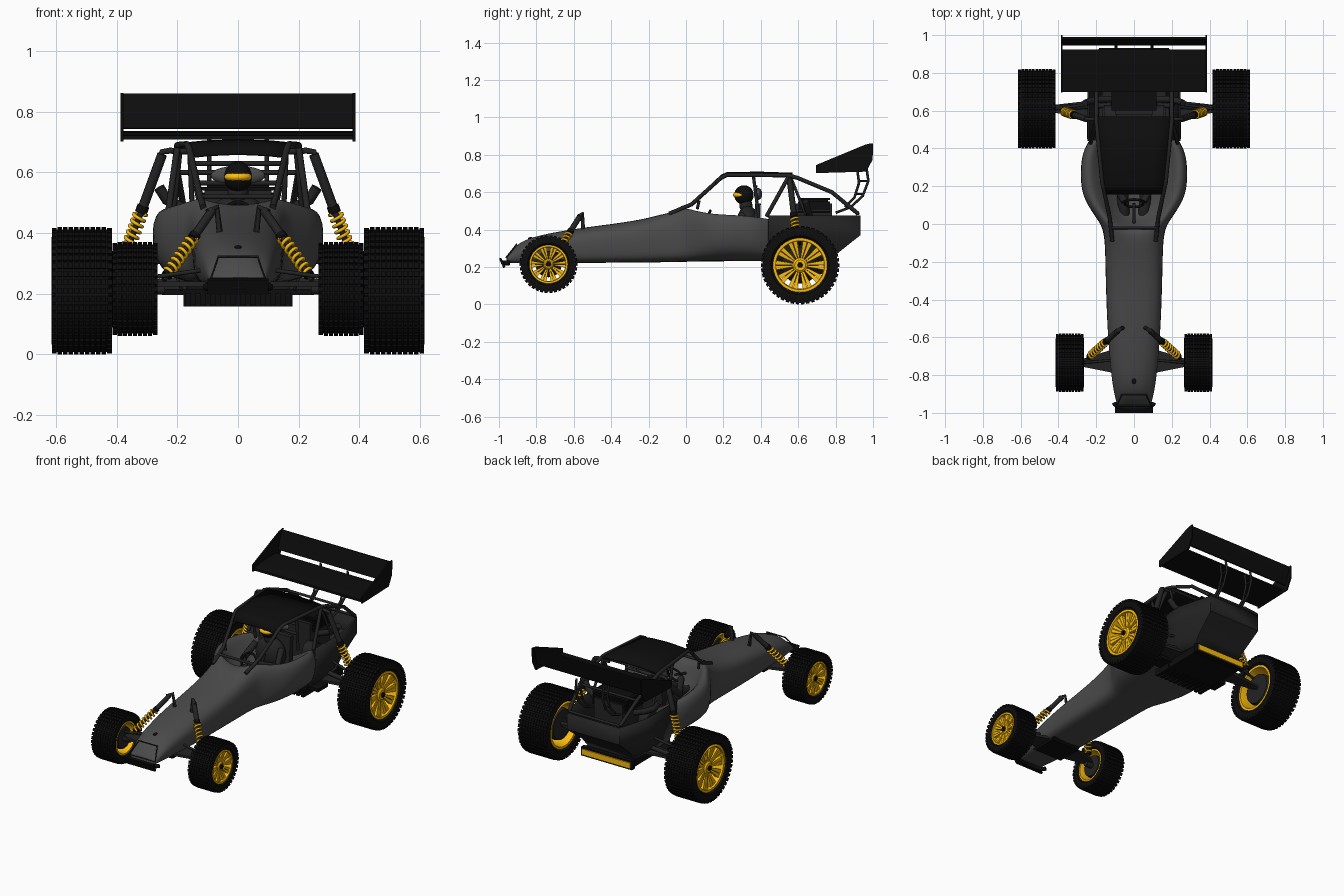
import bpy, bmesh, math
from math import sin, cos, pi
from mathutils import Vector

if "Cube" in bpy.data.objects:
    bpy.data.objects.remove(bpy.data.objects["Cube"])

def mat(name, c):
    m = bpy.data.materials.new(name)
    m.diffuse_color = (*c, 1)
    m.use_nodes = True
    m.node_tree.nodes["Principled BSDF"].inputs["Base Color"].default_value = m.diffuse_color
    return m

GREY = mat("body_grey", (.07, .07, .07))
DARK = mat("dark_grey", (.017, .017, .017))
BLACK = mat("black", (.004, .004, .004))
GOLD = mat("gold", (.95, .5, .004))

def mk(name, verts, faces, m, angle=35):
    bm = bmesh.new()
    vs = [bm.verts.new(v) for v in verts]
    for f in faces:
        bm.faces.new([vs[i] for i in f])
    bmesh.ops.recalc_face_normals(bm, faces=bm.faces)
    me = bpy.data.meshes.new(name)
    bm.to_mesh(me)
    bm.free()
    me.materials.append(m)
    me.shade_smooth()
    me.set_sharp_from_angle(angle=math.radians(angle))
    ob = bpy.data.objects.new(name, me)
    bpy.context.collection.objects.link(ob)
    return ob

def grid(rings, closed=True, caps=True):
    """Join equal-length rings of points into verts and faces."""
    n = len(rings[0])
    k = n if closed else n - 1
    f = [(a*n + i, a*n + (i+1) % n, (a+1)*n + (i+1) % n, (a+1)*n + i)
         for a in range(len(rings)-1) for i in range(k)]
    if caps:
        f += [tuple(range(n)), tuple((len(rings)-1)*n + i for i in range(n))]
    return [p for r in rings for p in r], f

def prism(name, yz, x0, x1, m):
    return mk(name, *grid([[(x, y, z) for y, z in yz] for x in (x0, x1)]), m)

def box(name, c, s, m):
    (x, y, z), (a, b, h) = c, (s[0]/2, s[1]/2, s[2]/2)
    return prism(name, [(y-b, z-h), (y+b, z-h), (y+b, z+h), (y-b, z+h)], x-a, x+a, m)

def tube(name, pts, r, m, cyclic=False, res=2):
    cu = bpy.data.curves.new(name, 'CURVE')
    cu.dimensions, cu.bevel_depth, cu.bevel_resolution, cu.use_fill_caps = '3D', r, res, True
    sp = cu.splines.new('POLY')
    sp.points.add(len(pts)-1)
    for p, q in zip(sp.points, pts):
        p.co = (*q, 1)
    sp.use_cyclic_u = cyclic
    tmp = bpy.data.objects.new(name, cu)
    me = bpy.data.meshes.new_from_object(tmp)
    bpy.data.objects.remove(tmp)
    me.materials.clear()
    me.materials.append(m)
    me.shade_smooth()
    me.set_sharp_from_angle(angle=math.radians(50))
    bpy.context.collection.objects.link(bpy.data.objects.new(name, me))

def pair(name, pts, r, m):
    for s, side in ((1, "right"), (-1, "left")):
        tube(f"{name}_{side}", [(s*x, y, z) for x, y, z in pts], r, m)

def ball(name, c, s, m):
    rings = [[(c[0] + s[0]*sin(a)*cos(b*pi/12), c[1] + s[1]*sin(a)*sin(b*pi/12), c[2] + s[2]*cos(a))
              for b in range(24)] for a in [max(.02, min(pi-.02, i*pi/14)) for i in range(15)]]
    return mk(name, *grid(rings), m, 60)

def lathe(name, prof, c, m, closed=False, n=48):
    rings = [[(c[0]+x, c[1]+r*cos(2*pi*i/n), c[2]+r*sin(2*pi*i/n)) for i in range(n)] for x, r in prof]
    if closed:
        rings.append(rings[0])
    ob = mk(name, *grid(rings, caps=not closed), m)
    if closed:
        bm = bmesh.new()
        bm.from_mesh(ob.data)
        bmesh.ops.remove_doubles(bm, verts=bm.verts, dist=1e-5)
        bmesh.ops.recalc_face_normals(bm, faces=bm.faces)
        bm.to_mesh(ob.data)
        bm.free()
    return ob

CUBE = [(0, 1, 3, 2), (4, 6, 7, 5), (0, 4, 5, 1), (2, 3, 7, 6), (0, 2, 6, 4), (1, 5, 7, 3)]

def wheel(name, c, s, R, w, rr, rows, n):
    h, b = w/2, R - .008
    # tyre carcass
    lathe(name+"_tyre", [(-h*.85, rr), (-h*.97, rr*1.08), (-h, (rr+b)/2), (-h*.97, b-.01), (-h*.88, b),
                         (h*.88, b), (h*.97, b-.01), (h, (rr+b)/2), (h*.97, rr*1.08), (h*.85, rr)], c, BLACK, True, 64)
    # tread blocks
    v, f = [], []
    def block(x0, x1, r0, r1, a, da):
        f.extend(tuple(len(v)+i for i in q) for q in CUBE)
        v.extend((c[0]+x, c[1]+r*cos(t), c[2]+r*sin(t)) for x in (x0, x1) for r in (r0, r1) for t in (a-da, a+da))
    for j in range(rows):
        x, e = -h + w*(j+.5)/rows, w/rows*.42
        for i in range(n):
            drop = .003 if j in (0, rows-1) else 0
            block(x-e, x+e, b-.02, R-drop, 2*pi*i/n, .66*pi/n)
    mk(name+"_tread", v, f, BLACK)
    # rim barrel, spokes, hub and brake disc
    lathe(name+"_rim", [(-h*.88, rr), (-h*.88, rr*.9), (-h*.6, rr*.87), (h*.6, rr*.87), (h*.88, rr*.9),
                        (h*.88, rr), (h*.6, rr*.94), (-h*.6, rr*.94)], c, GOLD, True)
    v, f = [], []
    for i in range(20):
        a0 = 2*pi*(i//2)/10
        sg = 1 if i % 2 else -1
        f.extend(tuple(len(v)+k for k in q) for q in CUBE)
        for d in (0, .02):
            for r, off, hw, ox in ((rr*.18, .15, rr*.025, .62), (rr*.92, .105, rr*.085, .78)):
                for t in (-hw, hw):
                    a = a0 + sg*off
                    v.append((c[0]+s*(h*ox-d), c[1]+r*cos(a)-t*sin(a), c[2]+r*sin(a)+t*cos(a)))
    mk(name+"_spokes", v, f, GOLD)
    lathe(name+"_hub", [(s*h*.4, rr*.27), (s*h*.66, rr*.27), (s*h*.74, rr*.2), (s*h*.74, .006)], c, GOLD, n=24)
    lathe(name+"_nut", [(s*h*.7, .016), (s*h*.86, .014)], c, BLACK, n=6)
    lathe(name+"_brake_disc", [(-s*h*.72, rr*.64), (-s*h*.5, rr*.68), (s*h*.1, rr*.5), (s*h*.4, rr*.25)], c, DARK, n=32)

for s, side in ((1, "right"), (-1, "left")):
    wheel("front_wheel_"+side, (s*.34, -.735, .215), s, .155, .15, .103, 9, 38)
    wheel("rear_wheel_"+side, (s*.515, .61, .21), s, .21, .2, .145, 11, 46)

# main body shell with cockpit tub: y, wb, wm, wt, zb, zs, wi, zi, zt
S = [(-.96, .07, .09, .07, .222, .25, .04, .255, .257), (-.955, .07, .092, .07, .222, .255, .04, .26, .262),
     (-.9, .085, .108, .07, .22, .31, .045, .327, .33), (-.8, .1, .125, .085, .22, .352, .05, .367, .37),
     (-.55, .125, .146, .108, .222, .396, .06, .411, .413), (-.25, .13, .155, .122, .224, .428, .07, .445, .447),
     (-.09, .14, .157, .125, .226, .478, .08, .492, .495), (-.02, .15, .172, .13, .228, .513, .09, .515, .49),
     (.01, .16, .19, .135, .228, .53, .11, .5, .36), (.06, .18, .225, .16, .23, .527, .125, .4, .29),
     (.15, .19, .285, .225, .23, .505, .16, .42, .28), (.28, .2, .292, .24, .232, .502, .17, .4, .28),
     (.38, .2, .28, .23, .232, .49, .17, .4, .28), (.44, .2, .245, .2, .232, .478, .16, .4, .29),
     (.45, .2, .238, .2, .232, .475, .16, .4, .29)]
rings = []
for y, wb, wm, wt, zb, zs, wi, zi, zt in S:
    h = zs - zb
    half = [(wb, zb), (wm*.96, zb+.25*h), (wm, zb+.8*h), (wt, zs), (wi, zi)]
    rings.append([(0, y, zb)] + [(x, y, z) for x, z in half] + [(0, y, zt)] + [(-x, y, z) for x, z in half[::-1]])
body = mk("body_shell", *grid(rings), GREY, 180)
body.modifiers.new("smooth", 'SUBSURF').levels = 2
body.modifiers["smooth"].render_levels = 2

# open rear tub
def tub_row(wa, ya, wb, yb, z):
    return [(wa, .44, z), (wa, ya, z), (wb, yb, z), (-wb, yb, z), (-wa, ya, z), (-wa, .44, z)]
tub = mk("rear_tub", *grid([tub_row(.245, .72, .185, .932, .475), tub_row(.245, .72, .185, .932, .37),
                           tub_row(.21, .66, .17, .8, .265), tub_row(.19, .6, .165, .755, .21)], closed=False, caps=False), DARK)
tub.modifiers.new("thick", 'SOLIDIFY').thickness = .01
box("rear_floor", (0, .6, .24), (.34, .32, .02), DARK)

# nose frame and bumper
tube("nose_frame", [(-.09, -.962, .25), (-.065, -.905, .322), (.065, -.905, .322), (.09, -.962, .25)], .004, DARK, True)
tube("front_bumper", [(.105*sin(a), -.945-.032*cos(a), .222) for a in [i*pi/12 for i in range(-6, 7)]], .013, BLACK)
prism("bumper_plate", [(-1, .245), (-.988, .25), (-.965, .2), (-.977, .195)], -.1, .1, BLACK)
ball("nose_stud", (0, -.83, .352), (.012, .016, .008), BLACK)

# underside: skid plate, louvres and rear light bar
box("skid_plate", (0, .5, .205), (.5, .1, .02), BLACK)
box("gearbox_skid", (0, .62, .185), (.34, .32, .045), BLACK)
for i in range(11):
    box(f"louvre_{i}", (-.165+.033*i, .47, .18), (.02, .12, .045), BLACK)
box("light_housing", (0, .785, .185), (.36, .03, .055), BLACK)
box("light_bar", (0, .802, .185), (.34, .01, .036), GOLD)
prism("front_skid", [(-.8, .21), (-.64, .21), (-.62, .225), (-.82, .225)], -.1, .1, BLACK)

# roll cage
pair("cage_rail", [(.115, -.09, .485), (.128, .03, .535), (.16, .185, .675), (.168, .22, .693), (.2, .55, .69),
                   (.2, .6, .675), (.2, .78, .6), (.18, .92, .485)], .011, DARK)
pair("cage_pillar", [(.2, .55, .685), (.23, .43, .47)], .011, DARK)
pair("seat_hoop", [(.16, .36, .69), (.15, .39, .46)], .009, DARK)
pair("rear_brace", [(.19, .56, .68), (.21, .64, .48)], .008, DARK)
for i, (x, y, z) in enumerate([(.155, .385, .565), (.155, .375, .63), (.2, .56, .685), (.2, .78, .6), (.18, .92, .485), (.12, -.02, .52)]):
    tube(f"cage_cross_{i}", [(-x, y, z), (x, y, z)], .008, DARK)
pair("rear_shock_mount", [(.15, .555, .668), (.225, .555, .672), (.25, .555, .668), (.26, .56, .645)], .01, DARK)
roof = mk("roof_panel", *grid([[(w*t, y, z + .012*(1-t*t)) for t in (-1, -.6, 0, .6, 1)] for y, z, w in
          ((.155, .652, .165), (.19, .683, .168), (.22, .696, .17), (.4, .698, .185), (.57, .692, .2))], closed=False, caps=False), BLACK)
roof.modifiers.new("thick", 'SOLIDIFY').thickness = .008

# coil-over shocks
def shock(name, top, bot, r, c0, c1):
    a, b = Vector(top), Vector(bot)
    d = (b-a).normalized()
    u = d.orthogonal().normalized()
    v = d.cross(u)
    pair(name+"_rod", [a, b], r*.6, DARK)
    pair(name+"_body", [a, a.lerp(b, c0)], r, DARK)
    pair(name+"_collar", [a.lerp(b, c0-.06), a.lerp(b, c0)], r*1.25, BLACK)
    pair(name+"_seat", [a.lerp(b, c1), a.lerp(b, c1+.04)], r*1.25, BLACK)
    n = 7*12
    pair(name+"_spring", [a.lerp(b, c0+(c1-c0)*i/n) + r*1.2*(u*cos(i*pi/6)+v*sin(i*pi/6)) for i in range(n+1)], .006, GOLD)
shock("front_shock", (.085, -.565, .475), (.245, -.71, .245), .015, .4, .9)
shock("rear_shock", (.25, .555, .66), (.385, .6, .29), .017, .52, .88)
pair("front_shock_mount", [(.06, -.55, .4), (.07, -.555, .485), (.1, -.575, .47)], .011, DARK)

# suspension arms and axles
for s, side in ((1, "right"), (-1, "left")):
    for nm, z, y0, y1, xi, yo, xo in (("front_arm", .232, -.79, -.66, .1, -.735, .275), ("rear_arm", .215, .55, .66, .17, .61, .43)):
        mk(f"{nm}_{side}", *grid([[(s*xi, y0, q), (s*xi, y1, q), (s*xo, yo+.02, q), (s*xo, yo-.02, q)] for q in (z-.008, z+.008)]), DARK)
pair("front_upper_link", [(.1, -.72, .28), (.28, -.735, .255)], .007, DARK)
pair("front_stub_axle", [(.24, -.735, .215), (.36, -.735, .215)], .018, DARK)
pair("rear_half_shaft", [(.12, .63, .25), (.5, .61, .21)], .014, DARK)
pair("rear_upper_link", [(.2, .64, .32), (.42, .61, .27)], .008, DARK)

# engine bay
box("engine_block", (0, .68, .4), (.2, .2, .28), DARK)
for i in range(5):
    box(f"engine_fin_{i}", (0, .685, .495+.017*i), (.24, .17, .011), BLACK)
box("engine_head", (0, .685, .53), (.2, .15, .08), BLACK)
pair("exhaust", [(.1, .66, .45), (.18, .66, .48), (.235, .65, .51), (.26, .64, .55)], .018, DARK)
pair("engine_drum", [(.09, .57, .38), (.16, .57, .38)], .06, DARK)

# driver, seat and steering
ball("driver_helmet", (0, .31, .585), (.046, .052, .052), BLACK)
ball("helmet_visor", (0, .288, .585), (.046, .037, .019), GOLD)
ball("driver_neck", (0, .32, .53), (.035, .035, .04), DARK)
ball("driver_torso", (0, .33, .43), (.1, .06, .1), DARK)
pair("driver_arm", [(.09, .31, .48), (.115, .23, .41), (.05, .12, .45)], .02, DARK)
pair("driver_leg", [(.05, .31, .34), (.06, .14, .38), (.05, .03, .34)], .03, DARK)
prism("seat_back", [(.35, .3), (.39, .3), (.4, .54), (.37, .54)], -.11, .11, DARK)
prism("seat_base", [(.18, .29), (.38, .29), (.38, .34), (.18, .35)], -.1, .1, DARK)
ball("head_rest", (0, .385, .59), (.09, .022, .032), GREY)
tube("steering_wheel", [(.05*cos(i*pi/10), .11+.02*sin(i*pi/10), .455+.046*sin(i*pi/10)) for i in range(20)], .007, BLACK, True)
tube("steering_column", [(0, .11, .455), (0, -.01, .42)], .008, DARK)
pair("mirror_stub", [(.13, .06, .51), (.14, .07, .555)], .008, DARK)

# rear wing
prism("wing_main_plane", [(.70, .708), (.70, .722), (.78, .732), (.86, .736), (.925, .734), (.925, .724), (.82, .712)], -.38, .38, BLACK)
prism("wing_flap", [(.945, .746), (.957, .744), (.975, .8), (.99, .858), (.98, .86), (.96, .8)], -.38, .38, BLACK)
for s, side in ((1, "right"), (-1, "left")):
    prism(f"wing_end_plate_{side}", [(.695, .702), (.695, .745), (.96, .855), (1, .862), (.998, .775), (.965, .71)], s*.378, s*.387, BLACK)
pair("wing_strut_rear", [(.095, .965, .73), (.095, .975, .66), (.095, .945, .58), (.095, .88, .52), (.095, .8, .49)], .007, DARK)
pair("wing_strut_front", [(.095, .915, .725), (.095, .925, .65), (.095, .9, .57), (.095, .85, .52)], .007, DARK)
for i, (y0, y1, z) in enumerate([(.925, .975, .66), (.908, .945, .59)]):
    pair(f"wing_strut_rung_{i}", [(.095, y0, z), (.095, y1, z)], .005, DARK)
